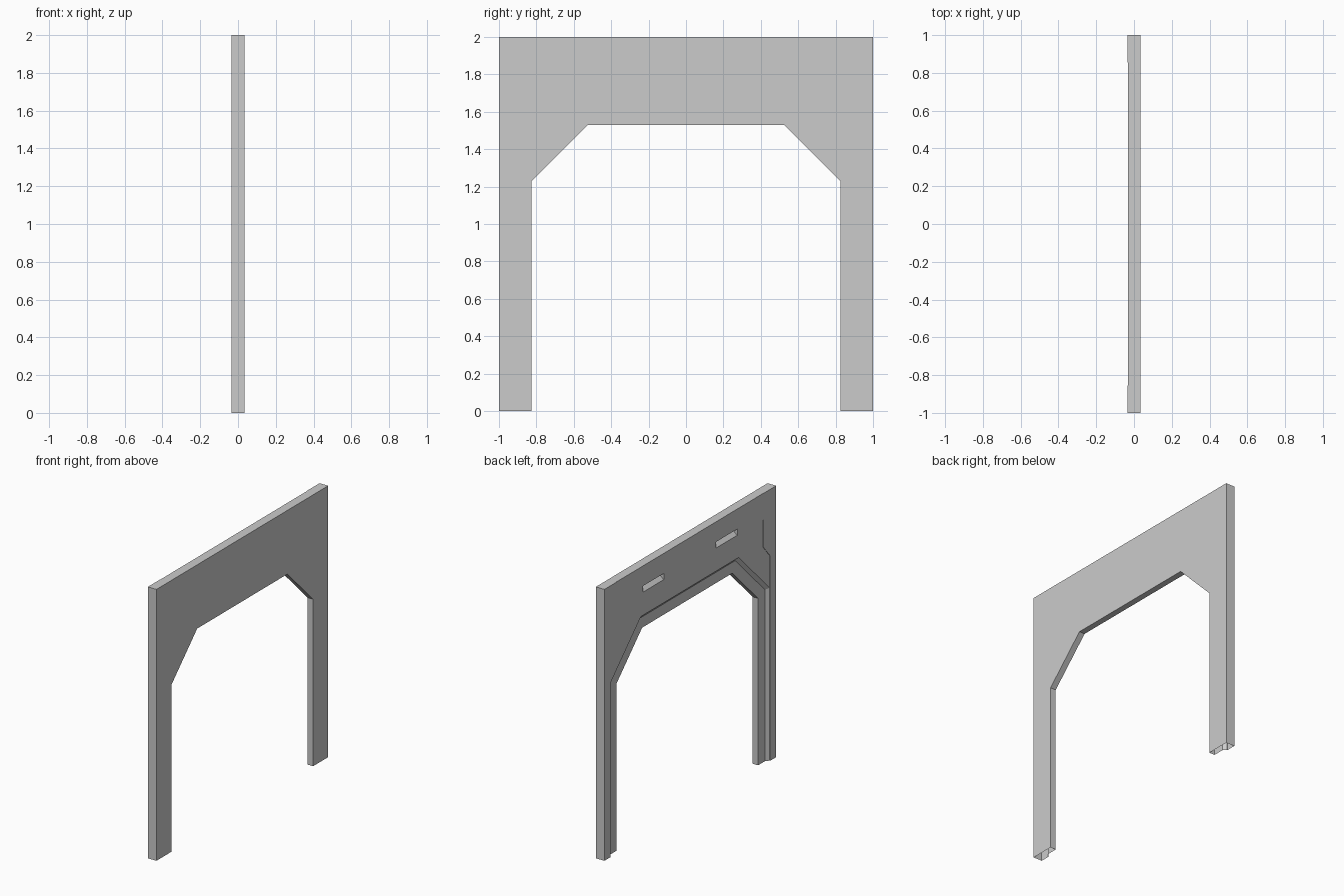
import bpy, bmesh
from mathutils import Vector

if "Cube" in bpy.data.objects:
    bpy.data.objects.remove(bpy.data.objects["Cube"])

BACK, FRONT = 0.035, -0.035      # overall thickness along x
TRIM, FRIEZE, HEADER = -0.01, -0.031, -0.033   # depths of the front-side layers


def face(bm, pts, hint):
    """Add one flat face, turned so its normal follows the hint."""
    f = bm.faces.new([bm.verts.new(p) for p in pts])
    f.normal_update()
    if f.normal.dot(Vector(hint)) < 0:
        f.normal_flip()


def sheet(bm, x, yz, hint):
    face(bm, [(x, y, z) for y, z in yz], hint)


def strip(bm, a, xa, b, xb, hint=None):
    """Bridge two paths; without a hint the faces look towards the opening."""
    for i in range(len(a) - 1):
        q = [(xa, *a[i]), (xa, *a[i + 1]), (xb, *b[i + 1]), (xb, *b[i])]
        c = sum((Vector(p) for p in q), Vector()) / 4
        face(bm, q, hint or (0, -c.y, 0.9 - c.z))


def mirror(half):
    """Complete a +y half path with its mirrored half."""
    return half + [(-y, z) for y, z in reversed(half)]


def arch(d, foot=True):
    """Outline of the opening, offset outwards by d."""
    k = 0.414 * d
    half = [(0.825 + d, 1.23 + k), (0.525 + k, 1.53 + d)]
    return mirror(([(0.825 + d, 0)] if foot else []) + half)


def make(name, bm):
    bmesh.ops.remove_doubles(bm, verts=bm.verts, dist=1e-5)
    me = bpy.data.meshes.new(name)
    bm.to_mesh(me)
    bm.free()
    ob = bpy.data.objects.new(name, me)
    bpy.context.collection.objects.link(ob)


# Shell: plain rear sheet, outer edges, reveal and bevelled trim round the opening
bm = bmesh.new()
sheet(bm, BACK, [(-1, 0), (-1, 2), (1, 2), (1, 0)] + arch(0), (1, 0, 0))
for s in (1, -1):
    face(bm, [(BACK, s, 0), (FRONT, s, 0), (FRONT, s, 2), (BACK, s, 2)], (0, s, 0))
face(bm, [(BACK, -1, 2), (BACK, 1, 2), (FRONT, 1, 2), (FRONT, 0.854, 2), (HEADER, 0.854, 2),
          (HEADER, -0.854, 2), (FRONT, -0.854, 2), (FRONT, -1, 2)], (0, 0, 1))
strip(bm, arch(0), BACK, arch(0), TRIM)
strip(bm, arch(0), TRIM, arch(0.08), TRIM, (-1, 0, 0))
strip(bm, arch(0.08), TRIM, arch(0.105), FRIEZE, (-1, 0, 0))
make("doorway_shell", bm)

# Side columns that widen near the top
bm = bmesh.new()
for s in (1, -1):
    edge = [(s * 0.93, 0), (s * 0.93, 1.51), (s * 0.854, 1.6), (s * 0.854, 2)]
    sheet(bm, FRONT, edge + [(s, 2), (s, 0)], (-1, 0, 0))
    strip(bm, edge, FRONT, edge, FRIEZE, (0, -s, 0))
make("side_columns", bm)

# Frieze panel above the opening
bm = bmesh.new()
outer = mirror([(0.93, 1.51), (0.854, 1.6), (0.854, 1.805)])
sheet(bm, FRIEZE, outer + arch(0.105, False)[::-1], (-1, 0, 0))
make("frieze_panel", bm)

# Header panel with two finger slots cut in its lower edge
Z0, Z1, ZM, DEEP = 1.805, 1.852, 1.83, -0.005
Y0, Y1 = 0.305, 0.55
bm = bmesh.new()
sheet(bm, HEADER, mirror([(0.854, 2), (0.854, Z0), (Y1, Z0), (Y1, Z1), (Y0, Z1), (Y0, Z0)]), (-1, 0, 0))
for a, b in ((-0.854, -Y1), (-Y0, Y0), (Y1, 0.854)):
    strip(bm, [(a, Z0), (b, Z0)], HEADER, [(a, Z0), (b, Z0)], FRIEZE, (0, 0, -1))
section = [(FRIEZE, Z0), (DEEP, ZM), (DEEP, Z1), (HEADER, Z1)]
hints = [(0, 0, 1), (-1, 0, 0), (0, 0, -1)]
for s in (1, -1):
    for (xa, za), (xb, zb), h in zip(section, section[1:], hints):
        strip(bm, [(s * Y0, za), (s * Y1, za)], xa, [(s * Y0, zb), (s * Y1, zb)], xb, h)
    for y, n in ((Y0, s), (Y1, -s)):
        face(bm, [(x, s * y, z) for x, z in section + [(HEADER, Z0)]], (0, n, 0))
make("header_panel", bm)
